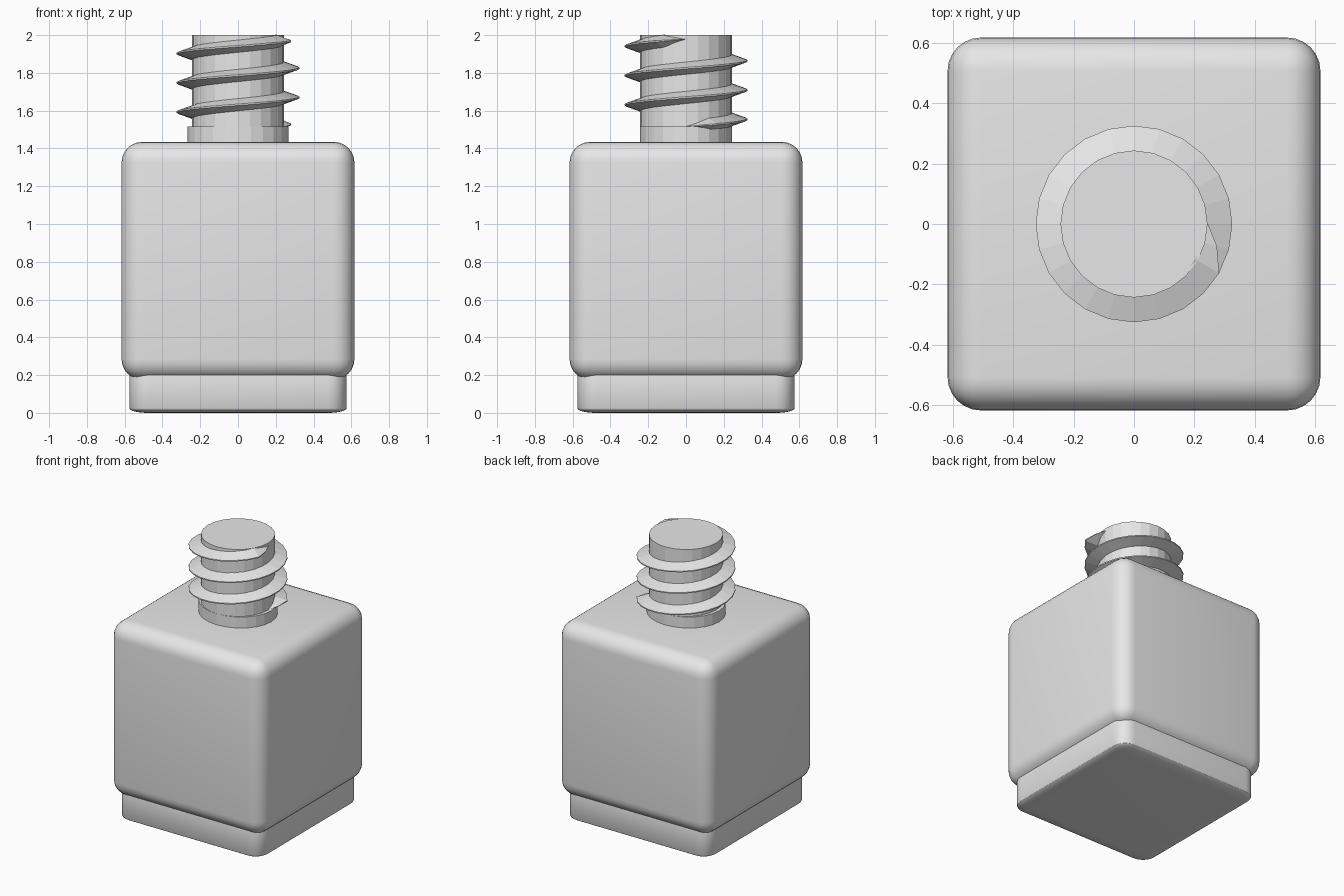
import bpy, bmesh
from math import cos, sin, pi, radians
from mathutils import Matrix

cube = bpy.data.objects.get("Cube")
if cube:
    bpy.data.objects.remove(cube, do_unlink=True)

# Single plain grey material
grey = bpy.data.materials.new("plain_grey")
grey.use_nodes = True
grey.diffuse_color = (0.8, 0.8, 0.8, 1)
grey.node_tree.nodes["Principled BSDF"].inputs["Base Color"].default_value = (0.8, 0.8, 0.8, 1)


def add_object(name, bm, smooth=False):
    bmesh.ops.recalc_face_normals(bm, faces=bm.faces[:])
    mesh = bpy.data.meshes.new(name)
    bm.to_mesh(mesh)
    bm.free()
    mesh.materials.append(grey)
    obj = bpy.data.objects.new(name, mesh)
    bpy.context.collection.objects.link(obj)
    if smooth:
        bpy.ops.object.select_all(action='DESELECT')
        obj.select_set(True)
        bpy.context.view_layer.objects.active = obj
        bpy.ops.object.shade_smooth_by_angle(angle=radians(30))
    return obj


def rounded_block(name, width, height, bottom, radius, squash=1.0):
    """Bevelled box; squash flattens the rounding along z."""
    bm = bmesh.new()
    bmesh.ops.create_cube(bm, size=1, matrix=Matrix.Diagonal((width, width, height / squash, 1)))
    bmesh.ops.bevel(bm, geom=bm.edges[:], offset=radius, segments=6, profile=0.5, affect='EDGES')
    bmesh.ops.scale(bm, vec=(1, 1, squash), verts=bm.verts)
    bmesh.ops.translate(bm, vec=(0, 0, bottom + height / 2), verts=bm.verts)
    return add_object(name, bm, smooth=True)


def column(name, rx, ry, bottom, top):
    bm = bmesh.new()
    bmesh.ops.create_cone(bm, cap_ends=True, segments=SIDES, radius1=1, radius2=1, depth=1)
    bmesh.ops.scale(bm, vec=(rx, ry, top - bottom), verts=bm.verts)
    bmesh.ops.translate(bm, vec=(0, 0, (bottom + top) / 2), verts=bm.verts)
    return add_object(name, bm)


SIDES = 24
CORE = 0.243

# Bottle body and its stepped foot
rounded_block("body", 1.233, 1.26, 0.175, 0.11)
rounded_block("foot", 1.15, 0.29, 0.005, 0.1, squash=0.25)

# Neck with a slightly oval collar
column("neck", CORE, CORE, 1.40, 2.0)
column("collar", 0.267, CORE + 0.001, 1.40, 1.515)

# Screw thread: a tapered wedge section swept up a helix
TURNS, PITCH, START, DEPTH = 3, 0.155, 1.515, 0.082
bm = bmesh.new()
rings = []
steps = TURNS * SIDES
for i in range(steps + 1):
    grow = max(0.02, min(1, i / 2, (steps - i) / 2))
    angle = 2 * pi * i / SIDES
    z = START + PITCH * i / SIDES
    section = [(CORE - 0.01, -0.036), (CORE + DEPTH * grow, -0.004),
               (CORE + DEPTH * grow, 0.004), (CORE - 0.01, 0.036)]
    rings.append([bm.verts.new((r * cos(angle), r * sin(angle), z + h * grow))
                  for r, h in section])
for a, b in zip(rings, rings[1:]):
    for k in range(4):
        n = (k + 1) % 4
        bm.faces.new((a[k], a[n], b[n], b[k]))
bm.faces.new(rings[0])
bm.faces.new(rings[-1][::-1])
add_object("screw_thread", bm)

# Rest the foot exactly on the ground
foot = bpy.data.objects["foot"]
foot.location.z = -min(v.co.z for v in foot.data.vertices)
